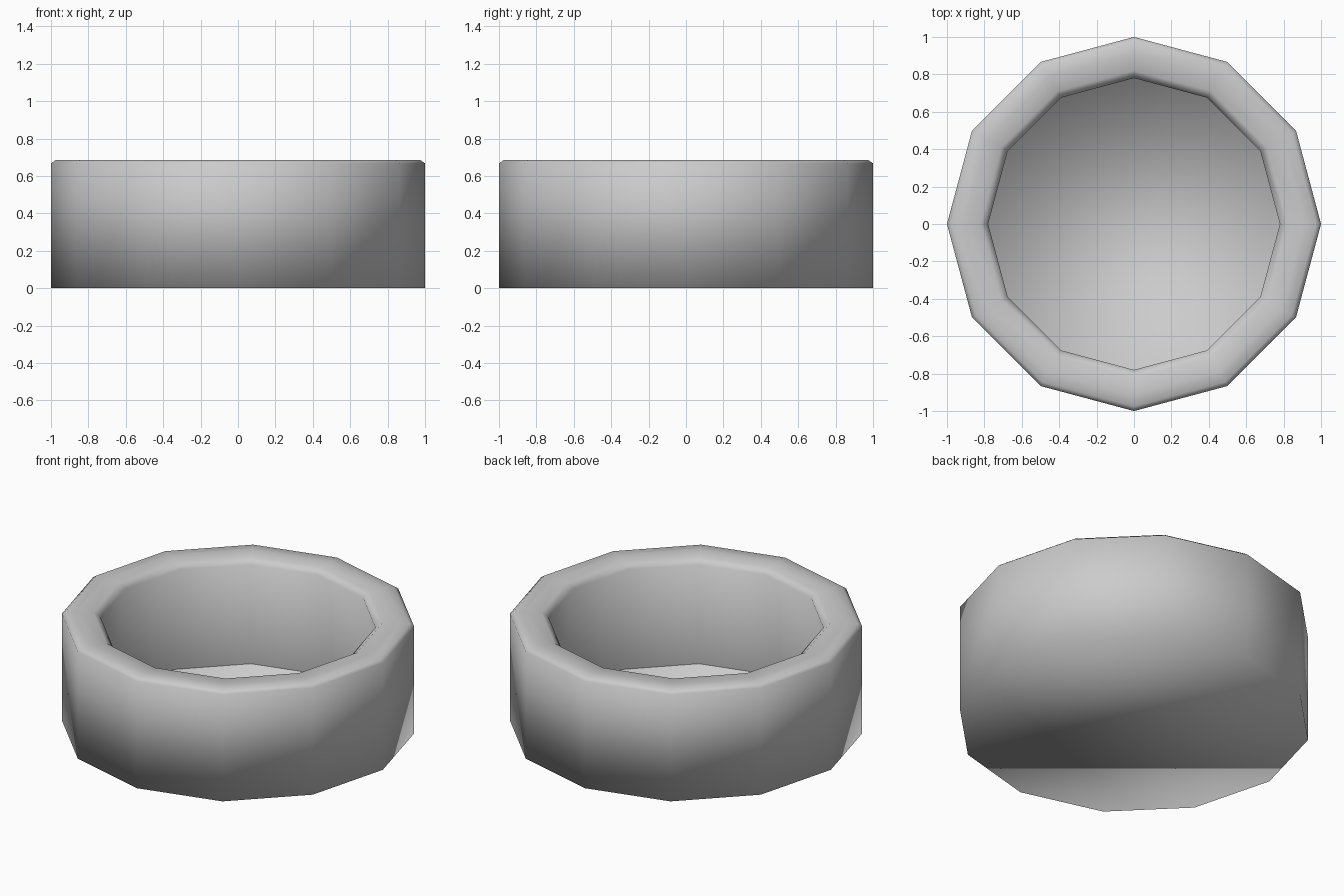
import bpy, bmesh, math

if "Cube" in bpy.data.objects:
    bpy.data.objects.remove(bpy.data.objects["Cube"])

SIDES = 12
# (radius, height) from the foot, over the rim, down the undercut inner wall
PROFILE = [(1.0, 0.0), (1.0, 0.667), (0.975, 0.685), (0.91, 0.685),
           (0.82, 0.683), (0.78, 0.652), (0.85, 0.0)]

bm = bmesh.new()


def ring(radius, z):
    return [bm.verts.new((radius * math.cos(2 * math.pi * i / SIDES),
                          radius * math.sin(2 * math.pi * i / SIDES), z))
            for i in range(SIDES)]


rings = [ring(r, z) for r, z in PROFILE]

# walls and rim
for lower, upper in zip(rings, rings[1:]):
    for i in range(SIDES):
        j = (i + 1) % SIDES
        bm.faces.new((lower[i], lower[j], upper[j], upper[i]))

# thin base, also seen as the inside floor
bm.faces.new(rings[0][::-1])

for f in bm.faces:
    f.smooth = True

mesh = bpy.data.meshes.new("round_bowl")
bm.to_mesh(mesh)
bm.free()
bowl = bpy.data.objects.new("round_bowl", mesh)
bpy.context.collection.objects.link(bowl)
